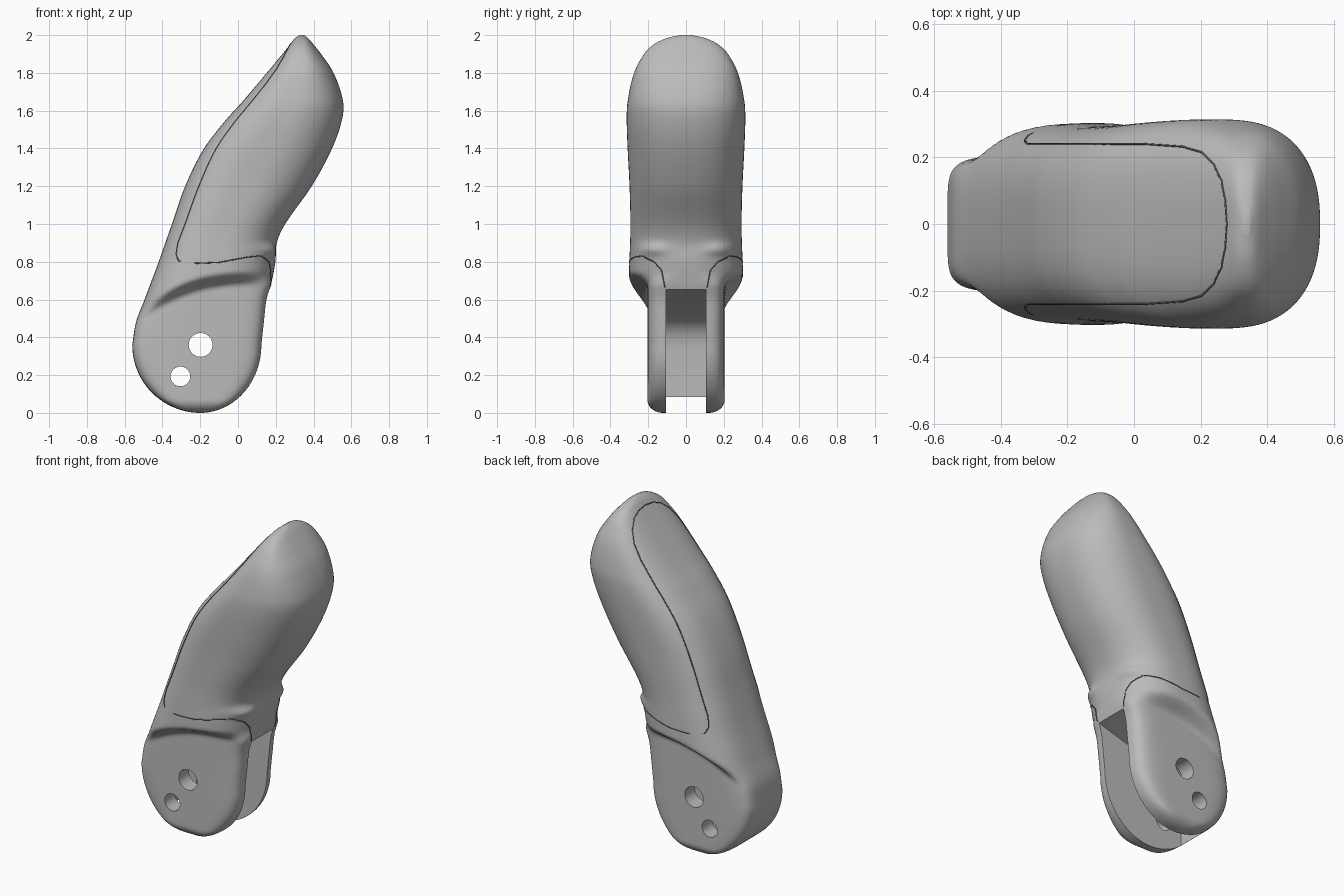
import bpy
import bmesh
import math
from mathutils import Vector

cube = bpy.data.objects.get("Cube")
if cube:
    bpy.data.objects.remove(cube, do_unlink=True)


def material(name, value):
    mat = bpy.data.materials.new(name)
    mat.use_nodes = True
    color = (value, value, value, 1)
    mat.diffuse_color = color
    mat.node_tree.nodes["Principled BSDF"].inputs["Base Color"].default_value = color
    return mat


gray = material("plain gray", 0.5)
dark = material("seam gray", 0.12)

# Grip stations: height, back x, front x, half width
STATIONS = [
    (0.36, -0.56, 0.125, 0.30), (0.48, -0.54, 0.138, 0.30), (0.6, -0.495, 0.152, 0.30),
    (0.68, -0.465, 0.175, 0.302), (0.8, -0.42, 0.198, 0.30), (0.9, -0.385, 0.205, 0.296),
    (1.0, -0.35, 0.25, 0.294), (1.2, -0.28, 0.39, 0.299), (1.4, -0.18, 0.498, 0.309),
    (1.55, -0.065, 0.55, 0.314), (1.65, 0.025, 0.556, 0.309), (1.8, 0.152, 0.506, 0.275),
    (1.9, 0.235, 0.44, 0.222), (1.95, 0.275, 0.4, 0.172), (1.985, 0.303, 0.37, 0.1),
    (2.0, 0.325, 0.35, 0.03),
]
PIVOT = 0.36


def station(z):
    """Smoothly interpolated back, front and half width at a height."""
    if z < PIVOT:
        k = math.sqrt(max(0, 1 - ((PIVOT - z) / PIVOT) ** 2))
        k = max(k, 0.03)
        return -0.2 - 0.36 * k, -0.2 + 0.325 * k, 0.3
    last = len(STATIONS) - 1
    i = 0
    while i < last - 1 and STATIONS[i + 1][0] < z:
        i += 1
    a, b = STATIONS[i], STATIONS[i + 1]
    before, after = STATIONS[max(i - 1, 0)], STATIONS[min(i + 2, last)]
    h = b[0] - a[0]
    t = (z - a[0]) / h
    out = []
    for c in (1, 2, 3):
        m0 = (b[c] - before[c]) / (b[0] - before[0]) * h
        m1 = (after[c] - a[c]) / (after[0] - a[0]) * h
        d = b[c] - a[c]
        out.append(a[c] + t * (m0 + t * (3 * d - 2 * m0 - m1 + t * (m0 + m1 - 2 * d))))
    return out


def half_width(u, z):
    """Half width of the section; u runs from back (-1) to front (1)."""
    back, front, wide = station(z)
    x = (back + front) / 2 + u * (front - back) / 2
    p = 3 if u < 0 else 2.4
    upper = wide * max(0, 1 - abs(u) ** p) ** (1 / p)
    e = min(1, z / 0.07)
    lug = 0.12 + 0.085 * math.sqrt(1 - (1 - e) ** 2)
    lower = lug * max(0, 1 - abs(u) ** 6) ** (1 / 6)
    crease = 0.71 - 0.15 * (max(0, 0.08 - x) / 0.54) ** 2.5
    s = min(1, max(0, (z - crease + 0.04) / 0.08))
    s = s * s * (3 - 2 * s)
    return lower + (upper - lower) * s


def surface(u, z, side):
    back, front, _ = station(z)
    y = half_width(u, z)
    x = (back + front) / 2 + u * (front - back) / 2
    # Pair of small knuckle ridges above the lugs
    if u > 0:
        x += 0.03 * u * math.exp(-((z - 0.865) / 0.03) ** 2 - ((y - 0.19) / 0.08) ** 2)
    return Vector((x, side * y, z))


def add_object(name, bm, mat):
    mesh = bpy.data.meshes.new(name)
    bmesh.ops.recalc_face_normals(bm, faces=bm.faces)
    bm.to_mesh(mesh)
    bm.free()
    mesh.materials.append(mat)
    obj = bpy.data.objects.new(name, mesh)
    bpy.context.collection.objects.link(obj)
    return obj


def activate(obj):
    bpy.ops.object.select_all(action="DESELECT")
    obj.select_set(True)
    bpy.context.view_layer.objects.active = obj


# Handle body: stacked rings, finely spaced at both ends
SEGMENTS = 96
levels = [PIVOT * (1 - math.cos(i / 24 * math.pi / 2)) for i in range(24)]
levels += [PIVOT + 1.44 * i / 96 for i in range(96)]
levels += [1.8 + 0.2 * math.sin(i / 16 * math.pi / 2) for i in range(17)]
bm = bmesh.new()
rings = []
for z in levels:
    ring = []
    for j in range(SEGMENTS):
        angle = 2 * math.pi * j / SEGMENTS
        c = math.cos(angle)
        u = math.copysign(min(1, abs(c)) ** 0.8, c)
        ring.append(bm.verts.new(surface(u, z, 1 if j < SEGMENTS / 2 else -1)))
    rings.append(ring)
for low, high in zip(rings, rings[1:]):
    for j in range(SEGMENTS):
        k = (j + 1) % SEGMENTS
        bm.faces.new((low[j], low[k], high[k], high[j]))
bm.faces.new(rings[0][::-1])
bm.faces.new(rings[-1])
body = add_object("handle_body", bm, gray)


# Cutters: the slot between the lugs and two pin holes
def prism(name, outline, depth):
    bm = bmesh.new()
    face = bm.faces.new([bm.verts.new((x, -depth, z)) for x, z in outline])
    grown = bmesh.ops.extrude_face_region(bm, geom=[face])
    moved = [v for v in grown["geom"] if isinstance(v, bmesh.types.BMVert)]
    bmesh.ops.translate(bm, vec=(0, 2 * depth, 0), verts=moved)
    obj = add_object(name, bm, gray)
    obj.hide_render = True
    return obj


def circle(x, z, r):
    steps = [2 * math.pi * i / 40 for i in range(40)]
    return [(x + r * math.cos(a), z + r * math.sin(a)) for a in steps]


slot = [(0.4, 0.655), (0.17, 0.655), (-0.3, 0.52), (-0.36, 0.49), (-0.4, 0.45),
        (-0.423, 0.4), (-0.43, 0.34), (-0.43, -0.1), (0.4, -0.1)]
cutters = [
    prism("slot_cutter", slot, 0.105),
    prism("large_hole_cutter", circle(-0.198, 0.36, 0.063), 0.5),
    prism("small_hole_cutter", circle(-0.305, 0.193, 0.052), 0.5),
]
for cutter in cutters:
    mod = body.modifiers.new(cutter.name, "BOOLEAN")
    mod.operation = "DIFFERENCE"
    mod.solver = "EXACT"
    mod.object = cutter
    activate(body)
    bpy.ops.object.modifier_apply(modifier=mod.name)
    bpy.data.objects.remove(cutter, do_unlink=True)
activate(body)
bpy.ops.object.shade_smooth_by_angle(angle=math.radians(40))


# Seams where the grip cover meets the spine and the lugs
def at_width(y, z, end):
    """Point on the back (-1) or front (1) of the body at a given y."""
    low, high = 0.0, 1.0
    for _ in range(30):
        mid = (low + high) / 2
        if half_width(end * mid, z) > abs(y):
            low = mid
        else:
            high = mid
    return surface(end * low, z, 1)


def at_depth(x, z):
    back, front, _ = station(z)
    return surface((2 * x - back - front) / (front - back), z, 1)


def subdivide(points, steps=10):
    for a, b in zip(points, points[1:]):
        for i in range(steps):
            t = i / steps
            yield a[0] + (b[0] - a[0]) * t, a[1] + (b[1] - a[1]) * t
    yield points[-1]


spine = [(0, 1.955), (0.07, 1.948), (0.13, 1.925), (0.18, 1.88), (0.215, 1.82), (0.232, 1.74),
         (0.24, 1.6), (0.24, 1.2), (0.24, 0.9), (0.25, 0.84), (0.268, 0.805)]
shoulder = [(-0.22, 0.792), (-0.1, 0.797), (0.05, 0.825), (0.12, 0.832)]
arch = [(0.22, 0.825), (0.17, 0.8), (0.13, 0.755), (0.112, 0.665)]
path = [at_width(y, z, -1) for y, z in subdivide(spine)]
path += [at_depth(x, z) for x, z in subdivide(shoulder)]
path += [at_width(y, z, 1) for y, z in subdivide(arch)]
for name, side in (("left_seam", 1), ("right_seam", -1)):
    curve = bpy.data.curves.new(name, "CURVE")
    curve.dimensions = "3D"
    curve.bevel_depth = 0.003
    curve.bevel_resolution = 1
    curve.materials.append(dark)
    spline = curve.splines.new("POLY")
    spline.points.add(len(path) - 1)
    for point, p in zip(spline.points, path):
        point.co = (p.x, side * p.y, p.z, 1)
    bpy.context.collection.objects.link(bpy.data.objects.new(name, curve))
